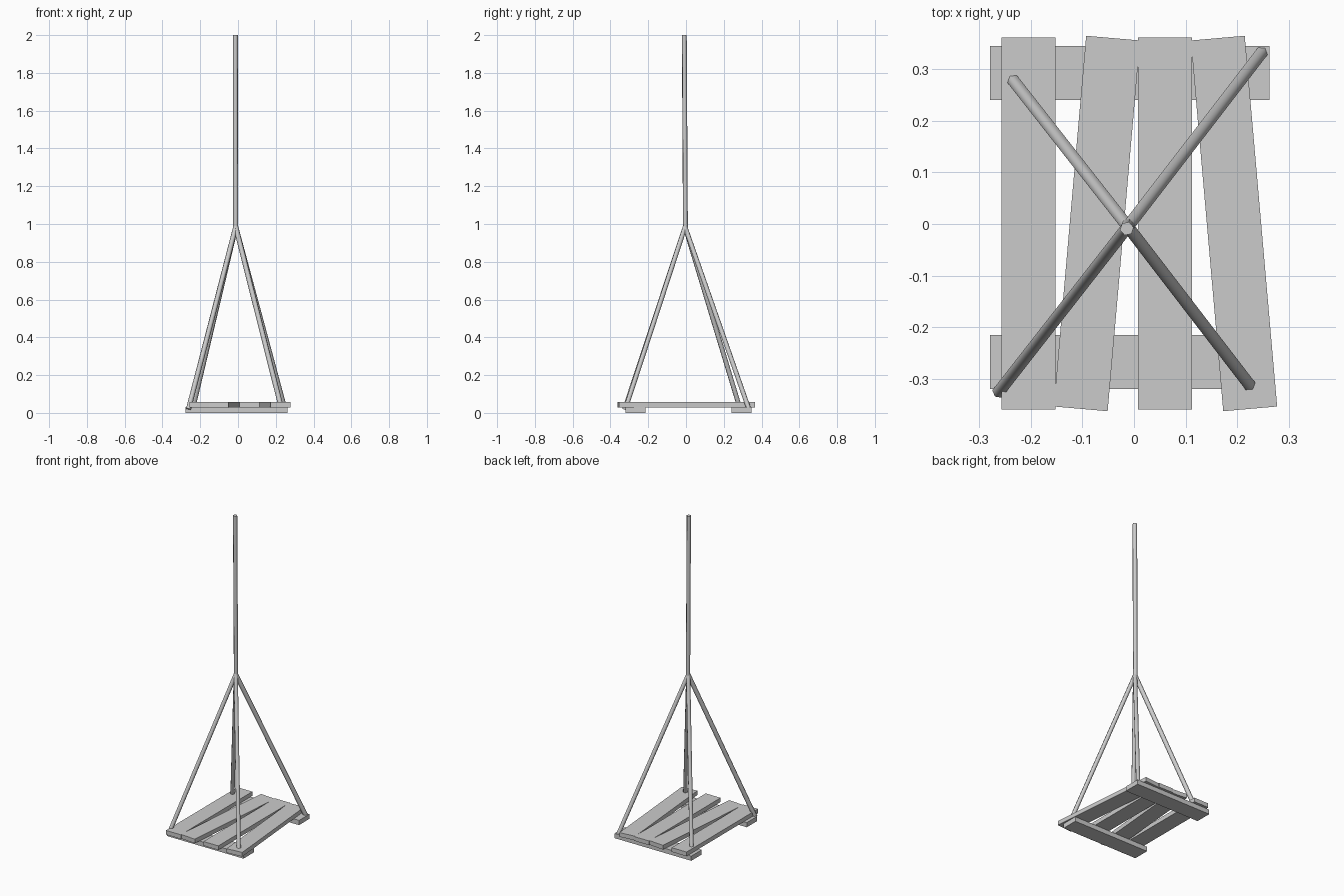
import bpy
import math
from mathutils import Vector

cube = bpy.data.objects.get("Cube")
if cube:
    bpy.data.objects.remove(cube, do_unlink=True)

GREY = (0.6, 0.6, 0.6, 1.0)
grey = bpy.data.materials.new("plain_grey")
grey.use_nodes = True
grey.diffuse_color = GREY
grey.node_tree.nodes["Principled BSDF"].inputs["Base Color"].default_value = GREY


def board(name, center, size, angle=0.0):
    """Flat wooden board, turned about the vertical axis."""
    bpy.ops.mesh.primitive_cube_add(size=1, location=center)
    obj = bpy.context.object
    obj.name = name
    obj.scale = size
    obj.rotation_euler.z = math.radians(angle)
    obj.data.materials.append(grey)


def rope(name, start, end, radius=0.0135):
    """Six-sided rope between two points."""
    a, b = Vector(start), Vector(end)
    bpy.ops.mesh.primitive_cylinder_add(
        vertices=6, radius=radius, depth=(b - a).length, location=(a + b) / 2)
    obj = bpy.context.object
    obj.name = name
    obj.rotation_euler = (b - a).to_track_quat("Z", "Y").to_euler()
    obj.data.materials.append(grey)
    bpy.ops.object.shade_smooth_by_angle(angle=math.radians(65))


# Cross beams under the seat
for name, y in (("front_beam", -0.268), ("back_beam", 0.293)):
    board(name, (-0.008, y, 0.015), (0.542, 0.105, 0.03))

# Seat planks, every second one askew
for i, (x, angle) in enumerate(((-0.205, 0), (-0.072, -5), (0.06, 0), (0.194, 5))):
    board(f"seat_plank_{i + 1}", (x, 0.001, 0.043), (0.105, 0.722, 0.027), angle)

# Four ropes from the knot to the seat corners
knot = (-0.012, -0.005, 0.985)
corners = {
    "front_right_rope": (-0.262, -0.325, 0.02),
    "front_left_rope": (0.227, -0.316, 0.035),
    "back_right_rope": (-0.237, 0.282, 0.035),
    "back_left_rope": (0.248, 0.333, 0.02),
}
for name, corner in corners.items():
    rope(name, knot, corner)

# Single hanging rope above the knot
rope("hanging_rope", (-0.012, -0.003, 0.975), (-0.014, -0.009, 2.0))
